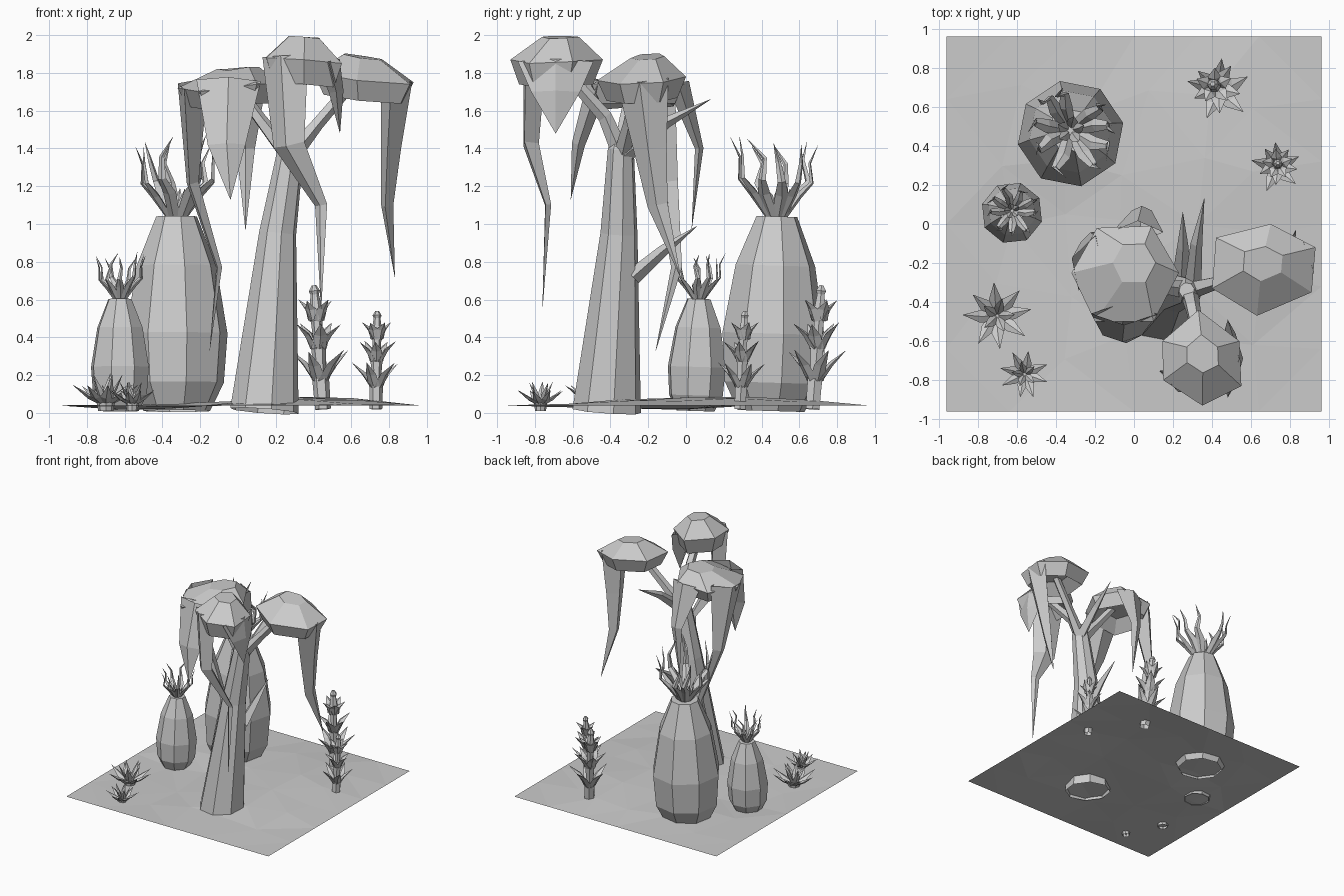
import bpy, bmesh, math, random
from mathutils import Vector as V

random.seed(4)
old = bpy.data.objects.get("Cube")
if old:
    bpy.data.objects.remove(old)

grey = bpy.data.materials.new("plain grey")
grey.use_nodes = True
grey.diffuse_color = (0.6, 0.6, 0.6, 1)
grey.node_tree.nodes["Principled BSDF"].inputs["Base Color"].default_value = (0.6, 0.6, 0.6, 1)


def finish(name, bm, solid=True):
    bmesh.ops.remove_doubles(bm, verts=bm.verts, dist=0.0005)
    if solid:
        bmesh.ops.recalc_face_normals(bm, faces=bm.faces)
    me = bpy.data.meshes.new(name)
    bm.to_mesh(me)
    bm.free()
    me.materials.append(grey)
    ob = bpy.data.objects.new(name, me)
    bpy.context.collection.objects.link(ob)
    return ob


def bridge(bm, rings):
    for a, b in zip(rings, rings[1:]):
        for i in range(len(a)):
            j = (i + 1) % len(a)
            bm.faces.new((a[i], a[j], b[j], b[i]))


def tube(bm, pts, radii, sides=4, flat=1.0, wide=(1, 0, 0), turn=0.0, cap=False):
    """Loft of polygons along a path; 'wide' is the broad direction."""
    pts = [V(p) for p in pts]
    rings = []
    for i, p in enumerate(pts):
        t = (pts[min(i + 1, len(pts) - 1)] - pts[max(i - 1, 0)]).normalized()
        w = V(wide)
        w = (w - t * w.dot(t)).normalized()
        n = t.cross(w)
        ring = []
        for k in range(sides):
            a = turn + math.tau * k / sides
            r = max(radii[i], 0.001)
            ring.append(bm.verts.new(p + w * r * math.cos(a) + n * r * flat * math.sin(a)))
        rings.append(ring)
    bridge(bm, rings)
    if cap:
        bm.faces.new(rings[-1])


def polar(c, a, r, z):
    return V((c[0] + r * math.cos(a), c[1] + r * math.sin(a), z))


def whorl(bm, c, profile, count, start=0.0, flat=0.4, jitter=0.0, scale=1.0):
    """Ring of leaves; profile rows are (radius, height, half width)."""
    for k in range(count):
        a = start + math.tau * k / count + random.uniform(-jitter, jitter)
        s = 1 + random.uniform(-jitter, jitter) * 0.5
        pts = [polar(c, a + jitter * i * random.uniform(-0.4, 0.4), r * s * scale, c[2] + z * s * scale)
               for i, (r, z, w) in enumerate(profile)]
        tube(bm, pts, [w * scale for r, z, w in profile], 4, flat,
             (-math.sin(a), math.cos(a), 0))


# Ground sheet with gentle facets
def ground_height(x, y):
    edge = (1 - (x / 0.96) ** 2) * (1 - (y / 0.96) ** 2)
    hill = 0.055 * math.exp(-((x - 0.3) ** 2 + (y - 0.2) ** 2) * 2)
    dip = 0.035 * math.exp(-((x + 0.4) ** 2 + (y + 0.1) ** 2) * 3)
    return 0.04 + min(1, edge * 1.6) * (hill - dip + random.uniform(-0.008, 0.008))


bm = bmesh.new()
bmesh.ops.create_grid(bm, x_segments=6, y_segments=6, size=0.96)
for v in bm.verts:
    if max(abs(v.co.x), abs(v.co.y)) < 0.95:
        v.co.x += random.uniform(-0.08, 0.08)
        v.co.y += random.uniform(-0.08, 0.08)
    v.co.z = ground_height(v.co.x, v.co.y)
bmesh.ops.triangulate(bm, faces=bm.faces)
finish("ground", bm, False)


# Bottle plants: swollen body and a crown of curling leaves
def bottle_plant(name, x, y, s, turn):
    body = [(0.01, 0.18), (0.16, 0.255), (0.42, 0.275), (0.78, 0.215), (1.04, 0.11)]
    bm = bmesh.new()
    tube(bm, [(x, y + 0.03 * z * s, max(z * s, 0.01)) for z, r in body],
         [r * s for z, r in body], 8, turn=turn, cap=True)
    finish(name + "_body", bm)
    bm = bmesh.new()
    top = (x, y + 0.03 * s, 1.02 * s)
    leaf = [(0.03, 0, 0.03), (0.13, 0.14, 0.036), (0.2, 0.21, 0.022), (0.2, 0.32, 0.014), (0.235, 0.42, 0)]
    whorl(bm, top, leaf, 9, turn, 0.5, 0.16, s)
    whorl(bm, top, [(0.02, 0, 0.03), (0.05, 0.09, 0.025), (0.07, 0.16, 0)], 5, turn, 0.5, 0.1, s)
    finish(name + "_leaves", bm)


bottle_plant("large_bottle_plant", -0.325, 0.45, 1.0, 0.2)
bottle_plant("small_bottle_plant", -0.625, 0.05, 0.58, 0.5)


# Stalks with stacked leaf whorls
def stalk(name, x, y, s, lean):
    bm = bmesh.new()
    c = lambda z: V((x + lean[0] * z, y + lean[1] * z, max(z * s, 0.02)))
    zs = (0.0, 0.2, 0.21, 0.38, 0.39, 0.55, 0.64)
    rs = (0.042, 0.045, 0.03, 0.042, 0.025, 0.034, 0.02)
    tube(bm, [c(z) for z in zs], [r * s for r in rs], 6, cap=True)
    for i, (z, r) in enumerate(((0.2, 0.16), (0.37, 0.13), (0.52, 0.095))):
        whorl(bm, c(z), [(0.02, -0.03, 0.04), (r * 0.5, r * 0.35, 0.035), (r, r * 0.8, 0)],
              5, 0.4 + i * 0.6, 0.4, 0.12, s)
    tube(bm, [c(0.61), c(0.645), c(0.675)], [0.015 * s, 0.03 * s, 0.012 * s], 6, cap=True)
    finish(name, bm)


stalk("tall_stalk", 0.45, 0.67, 1.0, (-0.07, 0.07))
stalk("short_stalk", 0.73, 0.285, 0.8, (0.01, 0.04))


# Low star shaped rosettes
def rosette(name, x, y, s, turn):
    bm = bmesh.new()
    tube(bm, [(x, y, 0.01), (x, y, 0.06)], [0.04 * s, 0.05 * s], 8, cap=True)
    whorl(bm, (x, y, 0.045), [(0.01, 0, 0.03), (0.085, 0.04, 0.032), (0.17, 0.1, 0)], 8, turn, 0.4, 0.08, s)
    whorl(bm, (x, y, 0.045), [(0.01, 0, 0.025), (0.05, 0.08, 0.024), (0.09, 0.16, 0)], 5, turn, 0.4, 0.1, s)
    finish(name, bm)


rosette("large_rosette", -0.7, -0.47, 1.0, 0.1)
rosette("small_rosette", -0.56, -0.77, 0.72, 0.5)

# Drooping tree: trunk, branches and thorns
bm = bmesh.new()
tube(bm, [(0.14, -0.42, 0.01), (0.21, -0.355, 0.95), (0.28, -0.345, 1.4), (0.27, -0.34, 1.48)],
     [0.185, 0.1, 0.07, 0.04], 8, turn=0.2, cap=True)
finish("trunk", bm)
bm = bmesh.new()
tube(bm, [(0.27, -0.34, 1.36), (0.12, -0.32, 1.55), (-0.02, -0.28, 1.74)], [0.05, 0.035, 0.03], 5)
tube(bm, [(0.28, -0.34, 1.36), (0.42, -0.3, 1.53), (0.65, -0.24, 1.8)], [0.05, 0.035, 0.03], 5)
tube(bm, [(0.28, -0.34, 1.36), (0.3, -0.43, 1.57), (0.35, -0.68, 1.85)], [0.05, 0.04, 0.03], 5)
finish("branches", bm)
bm = bmesh.new()
tube(bm, [(0.24, -0.28, 0.72), (0.25, -0.12, 0.86), (0.25, 0.06, 0.99)], [0.045, 0.03, 0], 4)
tube(bm, [(0.3, -0.33, 1.36), (0.32, -0.1, 1.54), (0.36, 0.13, 1.66)], [0.045, 0.03, 0], 4)
finish("thorns", bm)


# Faceted canopies: rim outline, raised top, tucked underside
def canopy(name, rim, top, top_size, drop=0.1):
    rim = [V(p) for p in rim]
    top = V(top)
    mid = sum(rim, V()) / len(rim)
    crown = [V((top.x, top.y, top.z)) + V((p.x - mid.x, p.y - mid.y, 0)) * top_size
             + V((0, 0, (p.z - mid.z) * 0.5)) for p in rim]
    lower = [p.lerp(mid, 0.2) - V((0, 0, drop)) for p in rim]
    inner = [p.lerp(mid, 0.6) - V((0, 0, drop * 0.2)) for p in rim]
    bm = bmesh.new()
    rings = [[bm.verts.new(p) for p in ring] for ring in (crown, rim, lower, inner)]
    bridge(bm, rings)
    bm.faces.new(rings[0])
    bm.faces.new(rings[-1])
    finish(name, bm)


canopy("left_canopy", [(-0.32, -0.25, 1.72), (-0.2, -0.5, 1.7), (0.1, -0.5, 1.74), (0.23, -0.25, 1.74),
                       (0.09, -0.01, 1.74), (-0.19, -0.02, 1.72)], (0.0, -0.2, 1.825), 0.4)
canopy("front_canopy", [(0.145, -0.6, 1.88), (0.15, -0.8, 1.88), (0.35, -0.93, 1.87), (0.55, -0.83, 1.85),
                        (0.54, -0.6, 1.86), (0.33, -0.44, 1.87)], (0.35, -0.67, 1.99), 0.4, 0.13)
canopy("right_canopy", [(0.4, -0.33, 1.8), (0.63, -0.47, 1.76), (0.91, -0.35, 1.74), (0.93, -0.12, 1.75),
                        (0.7, 0.0, 1.78), (0.42, -0.07, 1.81)], (0.66, -0.2, 1.885), 0.38, 0.11)


# Hanging leaves, folded and tapering
def hanging_leaf(name, pts, widths, wide, flat=0.35):
    bm = bmesh.new()
    tube(bm, pts, widths, 4, flat, wide, cap=True)
    finish(name, bm)


hanging_leaf("left_front_leaf", [(-0.05, -0.46, 1.76), (-0.06, -0.57, 1.42), (-0.04, -0.61, 1.13)],
             [0.17, 0.1, 0], (1, 0, 0))
hanging_leaf("left_side_leaf", [(-0.24, -0.2, 1.74), (-0.24, -0.1, 1.22), (-0.1, -0.05, 0.77),
                                (-0.15, -0.16, 0.33)], [0.15, 0.06, 0.03, 0], (0.3, 1, 0), 0.55)
hanging_leaf("left_back_leaf", [(0.02, -0.04, 1.74), (0.04, 0.07, 1.4), (0.04, 0.03, 0.97)],
             [0.13, 0.05, 0], (1, 0, 0), 0.45)
hanging_leaf("front_long_leaf", [(0.25, -0.8, 1.89), (0.27, -0.82, 1.42), (0.44, -0.73, 1.1),
                                 (0.44, -0.76, 0.55)], [0.13, 0.09, 0.035, 0], (1, -0.4, 0), 0.5)
hanging_leaf("front_side_leaf", [(0.48, -0.69, 1.86), (0.52, -0.69, 1.7), (0.54, -0.69, 1.48)],
             [0.2, 0.13, 0], (0, 1, 0), 0.3)
hanging_leaf("right_long_leaf", [(0.84, -0.23, 1.76), (0.81, -0.19, 1.4), (0.79, -0.15, 1.1), (0.83, -0.03, 0.72)],
             [0.14, 0.09, 0.055, 0], (0.2, 1, 0), 0.6)
